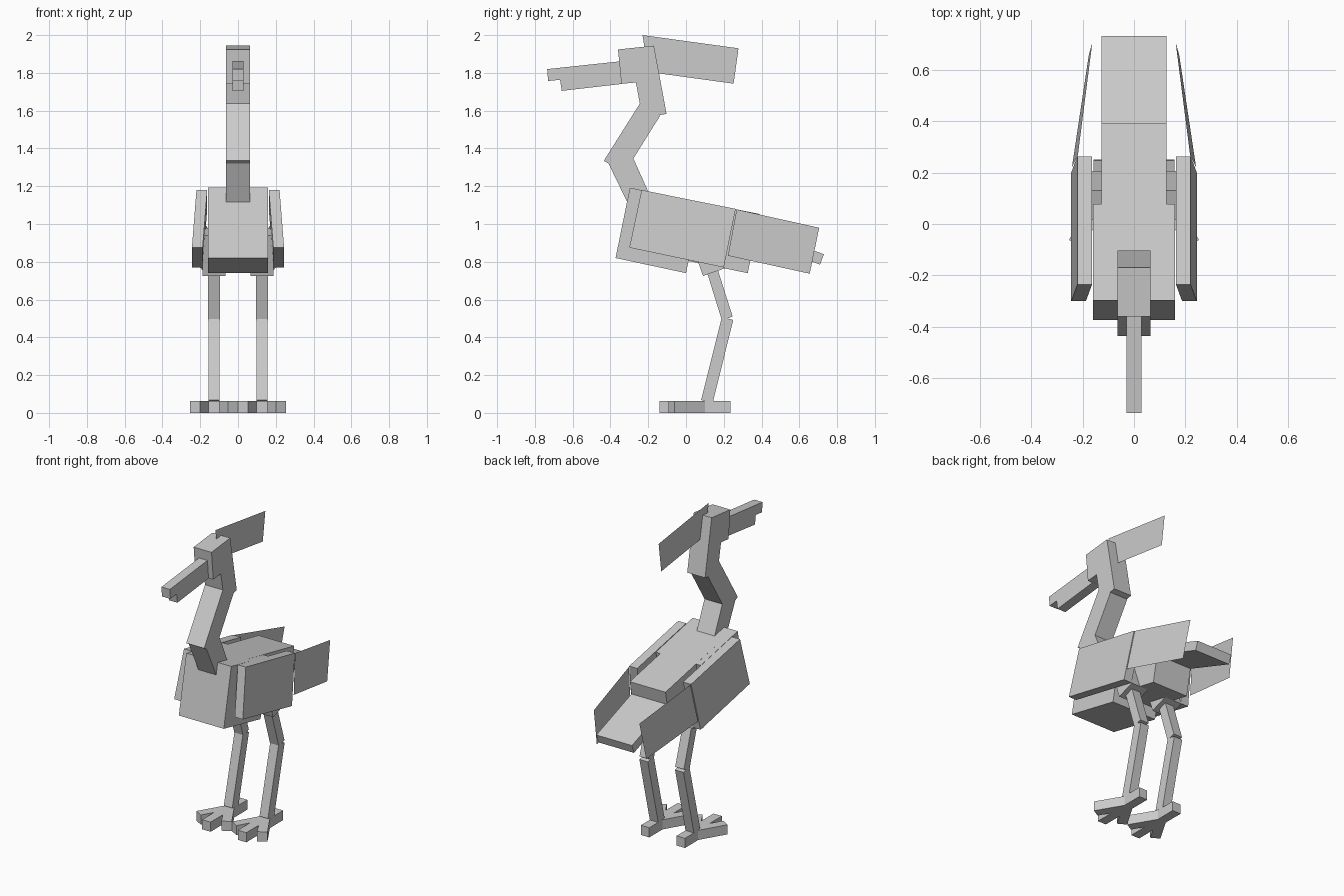
import bpy, bmesh

cube = bpy.data.objects.get("Cube")
if cube:
    bpy.data.objects.remove(cube, do_unlink=True)

grey = bpy.data.materials.new("plain_grey")
grey.use_nodes = True
grey.diffuse_color = (0.6, 0.6, 0.6, 1)
bsdf = next(n for n in grey.node_tree.nodes if n.type == 'BSDF_PRINCIPLED')
bsdf.inputs["Base Color"].default_value = (0.6, 0.6, 0.6, 1)


def finish(name, bm):
    bmesh.ops.recalc_face_normals(bm, faces=bm.faces)
    mesh = bpy.data.meshes.new(name)
    bm.to_mesh(mesh)
    bm.free()
    mesh.materials.append(grey)
    obj = bpy.data.objects.new(name, mesh)
    bpy.context.collection.objects.link(obj)
    return obj


def solid(name, near, far):
    """Prism between two matching outlines."""
    bm = bmesh.new()
    a = [bm.verts.new(p) for p in near]
    b = [bm.verts.new(p) for p in far]
    bm.faces.new(a)
    bm.faces.new(b)
    for i in range(len(a)):
        j = (i + 1) % len(a)
        bm.faces.new((a[i], a[j], b[j], b[i]))
    return finish(name, bm)


def slab(name, profile, x0, x1, lean=0, side=1):
    """Side profile of (y, z) points widened in x; lean shifts the lower half outward."""
    mid = sum(z for _, z in profile) / len(profile)
    # the first two profile points are always the top edge
    shift = [0 if i < 2 else lean for i in range(len(profile))]
    near = [(side * (x0 + s), y, z) for s, (y, z) in zip(shift, profile)]
    far = [(side * (x1 + s), y, z) for s, (y, z) in zip(shift, profile)]
    return solid(name, near, far)


def sheet(name, points):
    """Single flat panel."""
    bm = bmesh.new()
    bm.faces.new([bm.verts.new(p) for p in points])
    return finish(name, bm)


# Body and tail
slab("front_body", [(-.297, 1.192), (.078, 1.115), (0, .74), (-.373, .82)], -.16, .16)
slab("rear_body", [(-.2, 1.172), (.39, 1.053), (.327, .74), (-.26, .86)], -.127, .127)
slab("tail", [(.3, .993), (.73, .84), (.71, .785), (.28, .938)], -.127, .127)

# Neck, head, beak and crest
N = .0635
slab("lower_neck", [(-.41, 1.32), (-.28, 1.35), (-.19, 1.15), (-.31, 1.113)], -N, N)
slab("middle_neck", [(-.243, 1.64), (-.137, 1.573), (-.328, 1.268), (-.435, 1.335)], -N, N)
slab("upper_neck", [(-.297, 1.92), (-.17, 1.944), (-.103, 1.583), (-.23, 1.56)], -N, N)
slab("head", [(-.36, 1.924), (-.17, 1.944), (-.15, 1.76), (-.342, 1.742)], -N, N)
slab("upper_beak", [(-.735, 1.82), (-.34, 1.862), (-.335, 1.798), (-.73, 1.757)], -.03, .03)
slab("lower_beak", [(-.667, 1.766), (-.335, 1.8), (-.335, 1.742), (-.658, 1.705)], -.03, .03)
sheet("crest", [(0, -.23, 2), (0, .278, 1.93), (0, .252, 1.743), (0, -.2, 1.805)])

# Foot outline: middle toe with heel, and a splayed toe on each side
half_foot = [(.03, -.14), (.03, -.016), (.073, -.092), (.126, -.062), (.03, .1), (.03, .235)]
foot = half_foot + [(-x, y) for x, y in reversed(half_foot)]
LEG = .127

for side, label in ((1, "left"), (-1, "right")):
    # Wing and its thin trailing feathers
    slab(label + "_wing", [(-.235, 1.18), (.263, 1.08), (.2, .77), (-.3, .875)],
         .163, .22, .024, side)
    sheet(label + "_wing_tip", [(side * x, y, z) for x, y, z in (
        (.218, .268, 1.077), (.162, .705, .98), (.176, .655, .737), (.241, .222, .832))])
    # Leg
    slab(label + "_thigh", [(.015, .94), (.13, .98), (.205, .765), (.09, .725)],
         LEG - .061, LEG + .061, 0, side)
    slab(label + "_upper_leg", [(.1, .78), (.158, .79), (.247, .51), (.19, .49)],
         LEG - .031, LEG + .031, 0, side)
    slab(label + "_lower_leg", [(.19, .507), (.25, .492), (.142, .055), (.08, .068)],
         LEG - .03, LEG + .03, 0, side)
    solid(label + "_foot", [(side * LEG + x, y, 0) for x, y in foot],
          [(side * LEG + x, y, .062) for x, y in foot])
